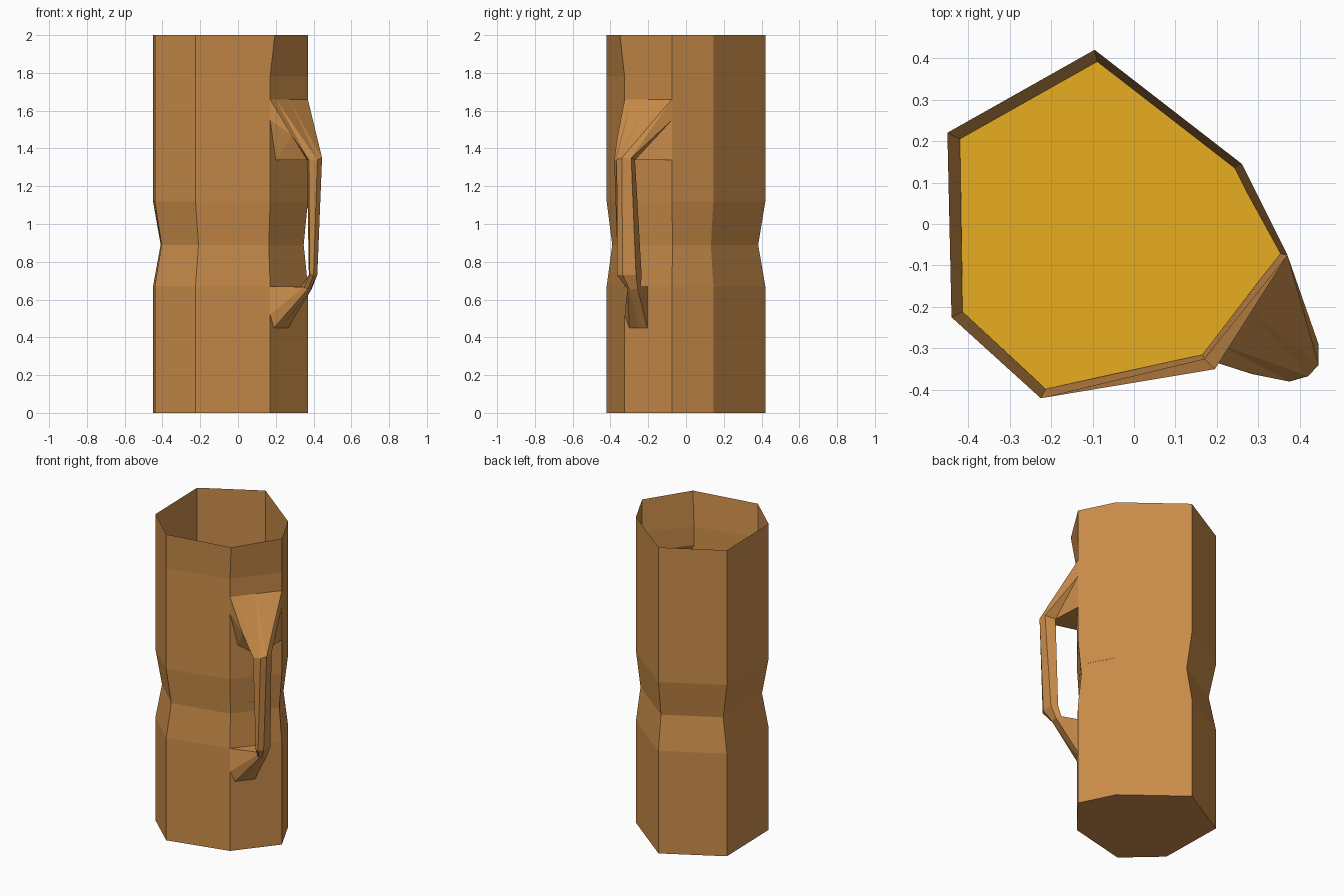
import bpy, bmesh
from mathutils import Vector

if "Cube" in bpy.data.objects:
    bpy.data.objects.remove(bpy.data.objects["Cube"])


def material(name, color):
    m = bpy.data.materials.new(name)
    m.diffuse_color = (*color, 1)
    m.use_nodes = True
    m.node_tree.nodes["Principled BSDF"].inputs["Base Color"].default_value = m.diffuse_color
    return m


def finish(bm, name, mat):
    bmesh.ops.remove_doubles(bm, verts=bm.verts, dist=0.0005)
    bmesh.ops.recalc_face_normals(bm, faces=bm.faces)
    mesh = bpy.data.meshes.new(name)
    bm.to_mesh(mesh)
    bm.free()
    obj = bpy.data.objects.new(name, mesh)
    mesh.materials.append(mat)
    bpy.context.collection.objects.link(obj)
    return obj


def bridge(bm, lower, upper, skip=()):
    n = len(lower)
    for i in range(n):
        if i not in skip:
            j = (i + 1) % n
            bm.faces.new((lower[i], lower[j], upper[j], upper[i]))


wood = material("wood", (0.60, 0.27, 0.07))
gold = material("gold", (0.80, 0.42, 0.015))

# Uneven seven-sided plan; points 3 and 4 bound the handle panel
plan = [(-0.45, 0.22), (-0.095, 0.42), (0.26, 0.145), (0.37, -0.075),
        (0.17, -0.325), (-0.225, -0.42), (-0.44, -0.225)]
neck = [0.91, 0.91, 0.91, 0.94, 0.96, 0.93, 0.92]


def ring(z, pinch=0.0):
    return [Vector((x * (1 - (1 - s) * pinch), y * (1 - (1 - s) * pinch), z))
            for (x, y), s in zip(plan, neck)]


# Mug body: open-topped thin shell with a pinched waist
bm = bmesh.new()
levels = [ring(0), ring(0.67), ring(0.89, 1), ring(1.12), ring(1.34),
          ring(1.66), ring(1.78), ring(2)]
levels[-1][4] = Vector((0.195, -0.35, 2))
loops = [[bm.verts.new(p) for p in level] for level in levels]
bm.faces.new(loops[0])
for k in range(len(loops) - 1):
    bridge(bm, loops[k], loops[k + 1], skip=(3,) if k == 4 else ())
finish(bm, "mug_body", wood)

# Drink surface just above the waist
bm = bmesh.new()
bm.faces.new([bm.verts.new(p) for p in ring(0.95, 0.75)])
drink = finish(bm, "drink_surface", gold)
if drink.data.polygons[0].normal.z < 0:
    drink.data.flip_normals()

# Handle: six-point grip sections a-f, flared into the body panel
right, left = Vector((0.37, -0.075, 0)), Vector((0.17, -0.325, 0))


def panel(t, z):
    p = left.lerp(right, t)
    p.z = z
    return p


grip_top = [(0.375, -0.38, 1.34), (0.42, -0.367, 1.34), (0.445, -0.34, 1.35),
            (0.445, -0.29, 1.35), (0.38, -0.27, 1.34), (0.365, -0.335, 1.34)]
grip_low = [(0.38, -0.36, 0.73), (0.40, -0.365, 0.73), (0.42, -0.335, 0.73),
            (0.42, -0.265, 0.73), (0.39, -0.235, 0.73), (0.375, -0.30, 0.73)]
elbow = [(0.35, -0.30, 0.665), (0.37, -0.31, 0.655), (0.385, -0.30, 0.655),
         (0.39, -0.255, 0.655), (0.36, -0.24, 0.67), (0.335, -0.275, 0.67)]
root_low = [panel(0, 0.52), panel(0.1, 0.45), panel(0.3, 0.45),
            panel(0.48, 0.45), panel(0.48, 0.67), panel(0, 0.67)]

bm = bmesh.new()
rings = [[bm.verts.new(p) for p in r] for r in (root_low, elbow, grip_low, grip_top)]
for k in range(3):
    bridge(bm, rings[k], rings[k + 1])

# Upper flare: capitals lie on the body panel, M is the side bulge
v = dict(zip("abcdef", rings[3]))
root_top = {"P": (0, 1.66), "Q": (0.15, 1.66), "S": (0.5, 1.66), "U": (1, 1.66),
            "V": (1, 1.55), "W": (1, 1.34), "X": (0.15, 1.34), "Y": (0, 1.55),
            "Z": (0, 1.34)}
for key, (t, z) in root_top.items():
    v[key] = bm.verts.new(panel(t, z))
v["M"] = bm.verts.new((0.285, -0.362, 1.47))
for f in ("YMP PMa PaQ Qab QbS Sbc ScU Ucd UdV Vde VeW WefX XfM XMY Mfa YXZ").split():
    bm.faces.new([v[c] for c in f])
finish(bm, "handle", wood)
